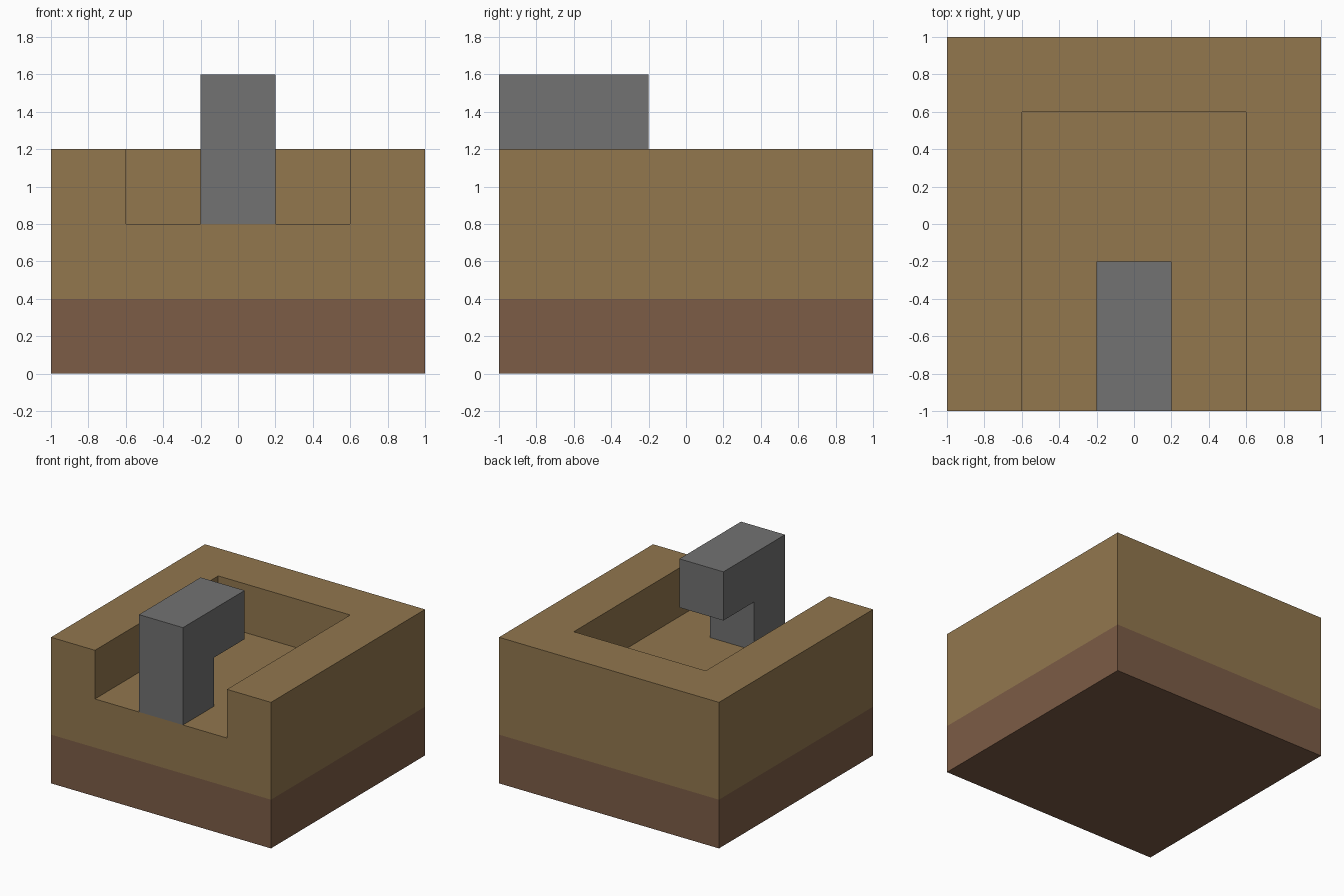
import bpy
import bmesh
from mathutils import Vector

if "Cube" in bpy.data.objects:
    bpy.data.objects.remove(bpy.data.objects["Cube"], do_unlink=True)


def make_material(name, colour):
    mat = bpy.data.materials.new(name)
    mat.use_nodes = True
    mat.diffuse_color = (*colour, 1)
    bsdf = mat.node_tree.nodes["Principled BSDF"]
    bsdf.inputs["Base Color"].default_value = (*colour, 1)
    bsdf.inputs["Roughness"].default_value = 0.9
    return mat


def prism(name, outline, direction, mat):
    """Extrude a flat outline of 3D points along a direction."""
    bm = bmesh.new()
    face = bm.faces.new([bm.verts.new(p) for p in outline])
    top = bmesh.ops.extrude_face_region(bm, geom=[face], use_keep_orig=True)
    moved = [v for v in top["geom"] if isinstance(v, bmesh.types.BMVert)]
    bmesh.ops.translate(bm, verts=moved, vec=Vector(direction))
    bmesh.ops.recalc_face_normals(bm, faces=bm.faces)
    mesh = bpy.data.meshes.new(name)
    bm.to_mesh(mesh)
    bm.free()
    mesh.materials.append(mat)
    obj = bpy.data.objects.new(name, mesh)
    bpy.context.collection.objects.link(obj)
    return obj


def block(name, x, y, z, mat):
    outline = [(x[0], y[0], z[0]), (x[1], y[0], z[0]),
               (x[1], y[1], z[0]), (x[0], y[1], z[0])]
    return prism(name, outline, (0, 0, z[1] - z[0]), mat)


tan = make_material("tan", (0.287, 0.184, 0.076))
brown = make_material("brown", (0.202, 0.107, 0.061))
grey = make_material("grey", (0.168, 0.168, 0.168))

# Lower layer and the thick bank above it
full = (-1, 1)
block("base_layer", full, full, (0, 0.4), brown)
bank = block("bank", full, full, (0.4, 1.2), tan)

# Recess open to the front and the top
cutter = block("recess_cutter", (-0.6, 0.6), (-1.4, 0.6), (0.8, 1.6), tan)
cutter.hide_render = True
cutter.hide_set(True)
recess = bank.modifiers.new("recess", "BOOLEAN")
recess.operation = "DIFFERENCE"
recess.solver = "EXACT"
recess.object = cutter

# Front post with an arm reaching back over the recess
side = [(-1, 0.8), (-0.6, 0.8), (-0.6, 1.2), (-0.2, 1.2), (-0.2, 1.6), (-1, 1.6)]
prism("post_with_arm", [(-0.2, y, z) for y, z in side], (0.4, 0, 0), grey)
